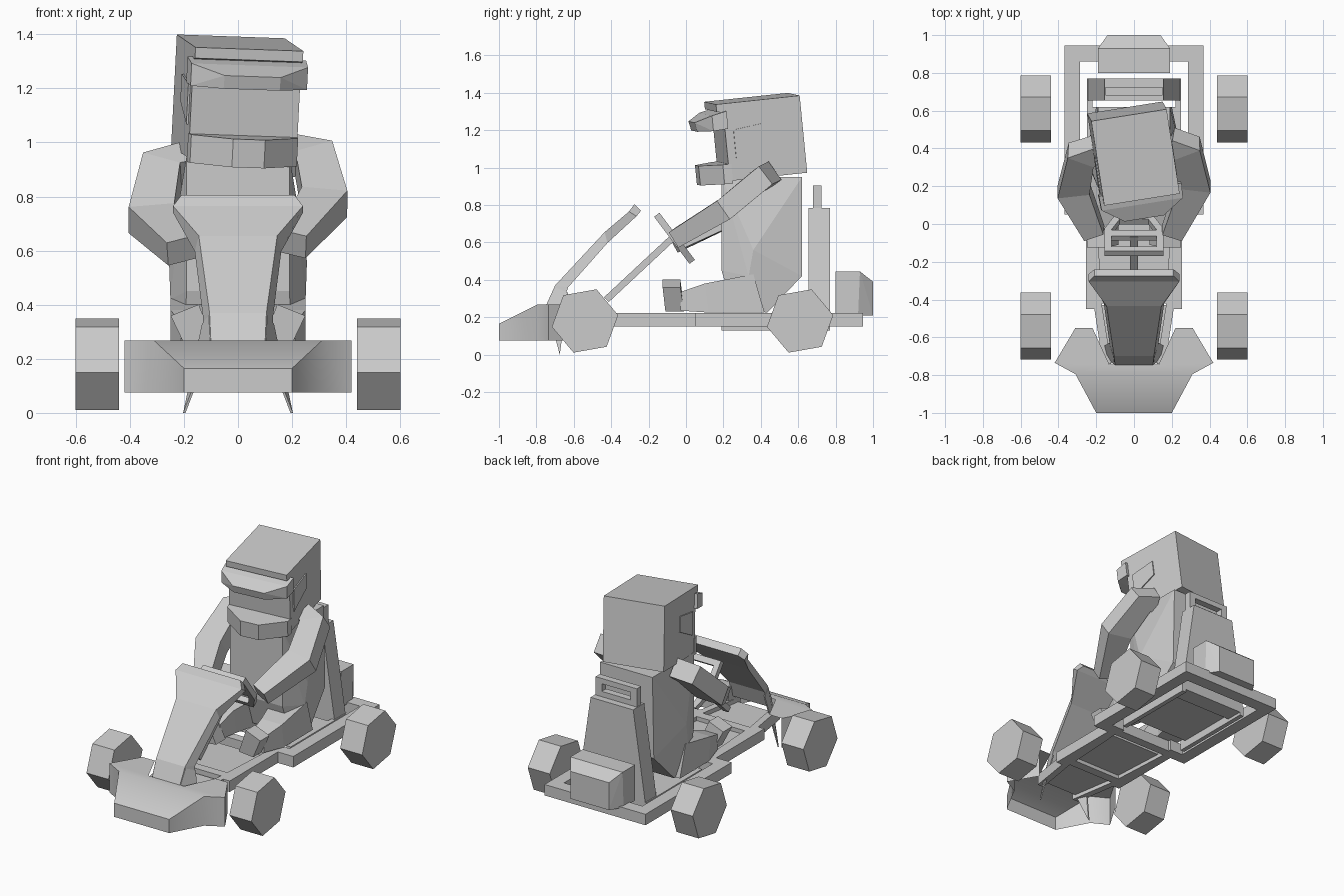
import bpy, bmesh, math
from mathutils import Vector, Euler, Matrix

if "Cube" in bpy.data.objects:
    bpy.data.objects.remove(bpy.data.objects["Cube"])

grey = bpy.data.materials.new("plain_grey")
grey.diffuse_color = (0.6, 0.6, 0.6, 1)
grey.use_nodes = True
grey.node_tree.nodes["Principled BSDF"].inputs["Base Color"].default_value = grey.diffuse_color


def finish(bm, name, matrix=None):
    bmesh.ops.recalc_face_normals(bm, faces=bm.faces)
    me = bpy.data.meshes.new(name)
    if matrix:
        bm.transform(matrix)
    bm.to_mesh(me)
    bm.free()
    me.materials.append(grey)
    ob = bpy.data.objects.new(name, me)
    bpy.context.collection.objects.link(ob)
    return ob


def loft(name, rings, matrix=None):
    """Closed skin through equal-sized rings of points."""
    bm = bmesh.new()
    vs = [[bm.verts.new(p) for p in r] for r in rings]
    n = len(rings[0])
    for a, b in zip(vs, vs[1:]):
        for i in range(n):
            j = (i + 1) % n
            bm.faces.new((a[i], a[j], b[j], b[i]))
    bm.faces.new(vs[0][::-1])
    bm.faces.new(vs[-1])
    return finish(bm, name, matrix)


def hull(name, pts, matrix=None):
    bm = bmesh.new()
    for p in pts:
        bm.verts.new(p)
    res = bmesh.ops.convex_hull(bm, input=bm.verts)
    junk = {g for g in res["geom_interior"] + res["geom_unused"] if isinstance(g, bmesh.types.BMVert)}
    bmesh.ops.delete(bm, geom=list(junk), context="VERTS")
    bmesh.ops.dissolve_limit(bm, angle_limit=0.02, verts=bm.verts, edges=bm.edges)
    return finish(bm, name, matrix)


def mirror(pts):
    return [(s * x, y, z) for s in (-1, 1) for x, y, z in pts]


def box(name, x0, x1, y0, y1, z0, z1, matrix=None):
    return loft(name, [[(x0, y0, z), (x1, y0, z), (x1, y1, z), (x0, y1, z)] for z in (z0, z1)], matrix)


def prism(name, outline, z0, z1, matrix=None):
    return loft(name, [[(x, y, z) for x, y in outline] for z in (z0, z1)], matrix)


def tube(name, path):
    """Four-sided limb along a path of (point, half width, half height)."""
    pts = [Vector(p) for p, w, h in path]
    rings = []
    for i, (p, (_, w, h)) in enumerate(zip(pts, path)):
        t = (pts[min(i + 1, len(pts) - 1)] - pts[max(i - 1, 0)]).normalized()
        side = t.cross(Vector((0, -0.6, 0.8))).normalized()
        up = side.cross(t)
        rings.append([p + side * a * w + up * b * h for a, b in ((-1, -1), (1, -1), (1, 1), (-1, 1))])
    return loft(name, rings)


# wheels
for side in (-1, 1):
    for label, y in (("front", -0.54), ("rear", 0.61)):
        angles = [math.radians(10 + 60 * k) for k in range(6)]
        loft(f"{label}_wheel", [[(side * x, y + 0.18 * math.cos(a), 0.18 + 0.18 * math.sin(a))
                                 for a in angles] for x in (0.44, 0.6)])

# front bumper: hollow shell, open underneath and behind the nose
bm = bmesh.new()
half = [(0.2, -1, 0.165), (0.31, -0.795, 0.267), (0.42, -0.735, 0.267),
        (0.31, -0.55, 0.267), (0.22, -0.55, 0.267), (0.13, -0.745, 0.267)]
R, L = [[bm.verts.new((s * x, y, z)) for x, y, z in half] for s in (1, -1)]
Rb, Lb = [[bm.verts.new((s * x, y, 0.075)) for x, y, z in half] for s in (1, -1)]
bm.faces.new((L[0], R[0], R[1], L[1]))
bm.faces.new((L[1], R[1], R[5], L[5]))
bm.faces.new((L[0], R[0], Rb[0], Lb[0]))
for t, b in ((R, Rb), (L, Lb)):
    bm.faces.new(t[1:6])
    for i in range(3):
        bm.faces.new((t[i], t[i + 1], b[i + 1], b[i]))
bumper = finish(bm, "front_bumper")

# nose fairing: folded strip and side flanges
rows = [((0.21, -0.275, 0.805), (0.21, -0.24, 0.77)),
        ((0.24, -0.305, 0.765), (0.24, -0.265, 0.74)),
        ((0.145, -0.435, 0.655), (0.16, -0.42, 0.597)),
        ((0.105, -0.70, 0.37), (0.13, -0.63, 0.36)),
        ((0.10, -0.75, 0.26), (0.13, -0.67, 0.25))]
loft("nose_fairing", [[(-f[0], f[1], f[2]), f, b, (-b[0], b[1], b[2])] for f, b in rows])
for s in (-1, 1):
    flange = [(0.105, -0.70, 0.36), (0.10, -0.745, 0.26), (0.2, -0.675, 0.0), (0.13, -0.63, 0.33)]
    loft("fairing_flange", [[(s * (x + d), y, z) for x, y, z in flange] for d in (-0.006, 0.003)])

# chassis rails
for s in (-1, 1):
    prism("rear_side_rail", [(s * x, y) for x, y in ((0.285, 0.05), (0.367, 0.05), (0.367, 0.945), (0.285, 0.945))], 0.15, 0.222)
    prism("rail_step", [(s * x, y) for x, y in ((0.19, 0.05), (0.285, 0.05), (0.285, 0.13), (0.19, 0.13))], 0.15, 0.222)
    prism("front_side_rail", [(s * x, y) for x, y in ((0.2, 0.1), (0.255, 0.05), (0.255, -0.45), (0.21, -0.45),
                                                     (0.165, -0.74), (0.12, -0.74), (0.17, -0.43))], 0.15, 0.222)
box("rear_cross_rail", -0.285, 0.285, 0.86, 0.945, 0.15, 0.222)
for y in (0.05, -0.42):
    box("cross_rail", -0.2, 0.2, y, y + 0.06, 0.15, 0.222)
box("floor_plate", -0.2, 0.2, -0.36, 0.0, 0.175, 0.195)
prism("toe_plate", [(-0.17, -0.43), (0.17, -0.43), (0.13, -0.72), (-0.13, -0.72)], 0.175, 0.195)

# seat: pan, rim and back
box("seat_pan", -0.22, 0.22, 0.235, 0.62, 0.18, 0.2)
for s in (-1, 1):
    box("seat_side_rim", *sorted((s * 0.22, s * 0.25)), 0.19, 0.77, 0.13, 0.2)
loft("seat_back", [[(-w, 0.655, z), (w, 0.655, z), (w, 0.77, z), (-w, 0.77, z)] for w, z in ((0.25, 0.15), (0.155, 0.785))])
for s in (-1, 1):
    box("headrest_post", *sorted((s * 0.105, s * 0.15)), 0.68, 0.725, 0.785, 0.905)
box("headrest_top_bar", -0.105, 0.105, 0.68, 0.725, 0.87, 0.905)
box("headrest_lower_bar", -0.105, 0.105, 0.68, 0.725, 0.785, 0.82)

# engine block behind the seat
hull("engine_block", mirror([(0.19, 0.8, 0.21), (0.19, 0.8, 0.445), (0.19, 0.93, 0.445), (0.19, 0.92, 0.21),
                             (0.14, 1.0, 0.39), (0.14, 1.0, 0.21)]))

# steering column and wheel, built flat then tilted
box("steering_column", -0.02, 0.02, -0.018, 0.018, -0.5, 0.0,
    Matrix.Translation((0, -0.06, 0.635)) @ Matrix.Rotation(math.radians(-47), 4, "X"))
tilt = Matrix.Translation((0, -0.06, 0.62)) @ Matrix.Rotation(math.radians(127), 4, "X")
rim = [(0.155, -0.04), (0.155, 0.16), (-0.155, 0.16), (-0.155, -0.04), (-0.1, -0.155), (0.1, -0.155)]
for i, a in enumerate(rim):
    b = rim[(i + 1) % 6]
    prism("steering_rim", [a, b, (b[0] * 0.76, b[1] * 0.76), (a[0] * 0.76, a[1] * 0.76)], -0.018, 0.018, tilt)
box("steering_spoke", -0.12, 0.12, -0.025, 0.025, -0.015, 0.015, tilt)

# driver torso with flared hips
hull("torso", mirror([(0.19, 0.19, 0.95), (0.19, 0.62, 0.95), (0.19, 0.19, 0.45), (0.2, 0.62, 0.42),
                      (0.255, 0.36, 0.56), (0.25, 0.335, 0.42), (0.22, 0.435, 0.225), (0.2, 0.25, 0.25)]))

# driver legs and boots
for s in (-1, 1):
    loft("leg", [[(s * a, y, z0), (s * b, y, z0), (s * b, y + d, z1), (s * a, y + d, z1)]
                 for a, b, y, d, z0, z1 in ((0.03, 0.25, 0.42, -0.06, 0.225, 0.43), (0.1, 0.25, 0.12, -0.02, 0.225, 0.38),
                                            (0.11, 0.21, -0.03, 0, 0.235, 0.335))])
    loft("boot", [[(s * (x + dx), y, z + k * x) for x, y in ((-0.052, y0), (0.052, y0), (0.052, y1), (-0.052, y1))]
                  for dx, y0, y1, z, k in ((0.135, -0.11, -0.01, 0.235, -0.1), (0.197, -0.125, -0.03, 0.38, -0.4))])

# driver arms, wide at the elbow and narrow at the hand
tube("right_arm", [((0.19, 0.43, 0.95), 0.06, 0.06), ((0.28, 0.40, 0.94), 0.075, 0.06),
                   ((0.32, 0.21, 0.78), 0.085, 0.06), ((0.2, -0.05, 0.625), 0.055, 0.048)])
tube("left_arm", [((-0.19, 0.39, 0.92), 0.06, 0.06), ((-0.28, 0.365, 0.90), 0.075, 0.06),
                  ((-0.32, 0.18, 0.72), 0.085, 0.06), ((-0.21, -0.05, 0.60), 0.055, 0.048)])

# helmet, turned slightly and tipped forward
head = Matrix.Translation((-0.003, 0.375, 1.165)) @ Euler((math.radians(6), math.radians(2), math.radians(9))).to_matrix().to_4x4()
box("helmet_shell", -0.202, 0.202, -0.195, 0.225, -0.21, 0.205, head)
hull("helmet_brow", mirror([(0.202, -0.23, 0.205), (0.202, -0.23, 0.165), (0.202, -0.19, 0.155), (0.202, -0.19, 0.205)]), head)
hull("visor_peak", mirror([(0.222, -0.18, 0.165), (0.222, -0.18, 0.07), (0.218, -0.26, 0.148), (0.218, -0.26, 0.065),
                           (0.105, -0.34, 0.115), (0.105, -0.33, 0.065)]), head)
hull("chin_guard", mirror([(0.205, -0.18, -0.12), (0.205, -0.18, -0.225), (0.2, -0.225, -0.12), (0.2, -0.225, -0.225),
                           (0.06, -0.335, -0.12), (0.06, -0.335, -0.225)]), head)
for s in (-1, 1):
    loft("side_visor_panel", [[(s * x, y, z) for y, z in ((-0.15, 0.06), (0.02, 0.08), (0.02, -0.02), (-0.15, -0.09))]
                              for x in (0.2, 0.209)], head)

# soft shading on the bumper only
bpy.ops.object.select_all(action="DESELECT")
bumper.select_set(True)
bpy.context.view_layer.objects.active = bumper
bpy.ops.object.shade_smooth_by_angle(angle=math.radians(50))
